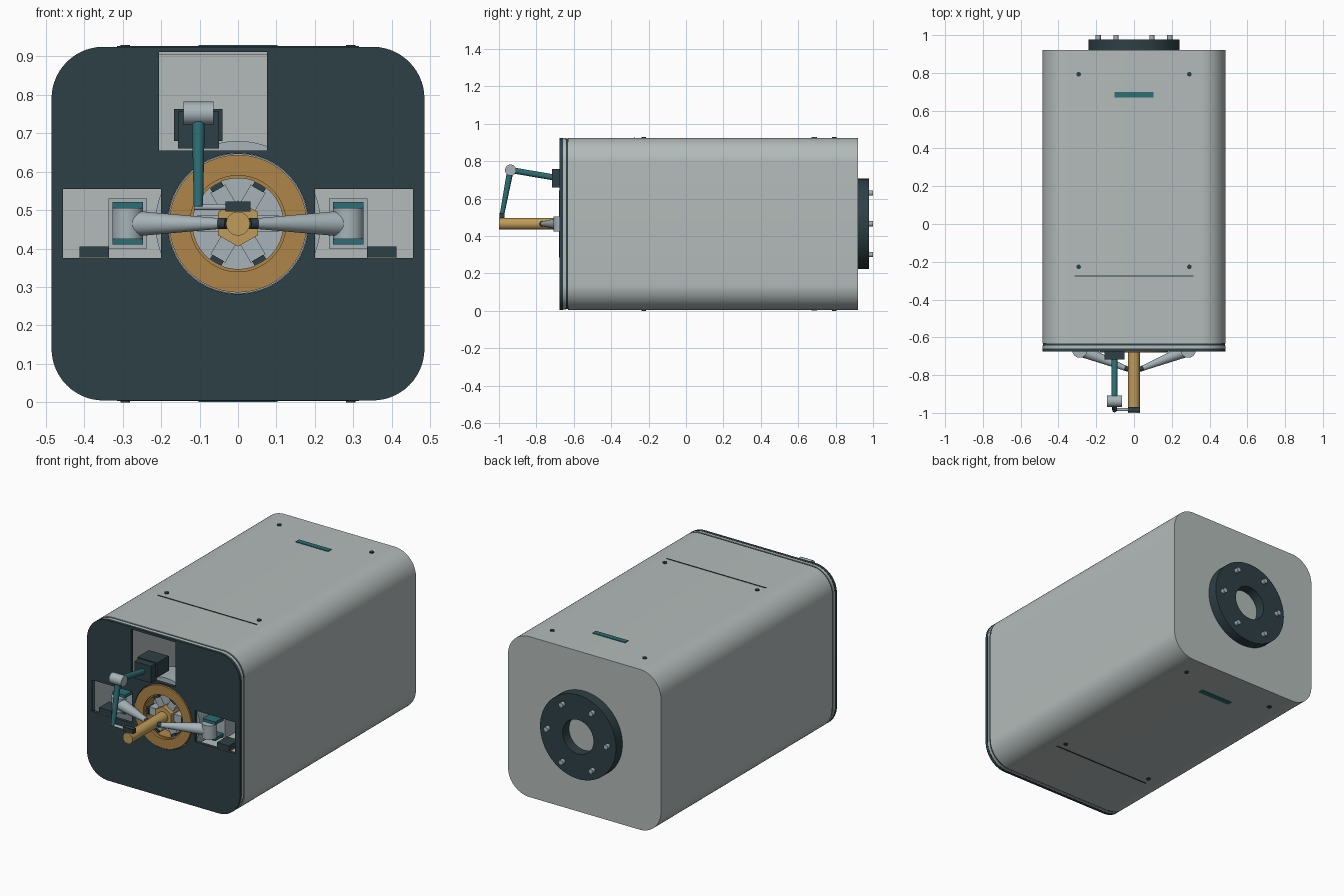
import bpy, bmesh, math
from mathutils import Vector, Matrix

if "Cube" in bpy.data.objects:
    bpy.data.objects.remove(bpy.data.objects["Cube"])

def mat(name, c):
    m = bpy.data.materials.new(name)
    m.diffuse_color = (*c, 1)
    m.use_nodes = True
    m.node_tree.nodes["Principled BSDF"].inputs["Base Color"].default_value = m.diffuse_color
    return m

SHELL = mat("shell_grey", (0.45, 0.50, 0.49))
LIGHT = mat("light_metal", (0.38, 0.45, 0.48))
DARK = mat("dark_slate", (0.027, 0.051, 0.060))
TEAL = mat("teal", (0.025, 0.155, 0.17))
COPPER = mat("copper", (0.43, 0.235, 0.065))
GOLD = mat("gold", (0.52, 0.33, 0.10))
ZC = 0.465  # height of the main axis

def finish(name, bm, m):
    bmesh.ops.recalc_face_normals(bm, faces=bm.faces)
    me = bpy.data.meshes.new(name)
    bm.to_mesh(me)
    bm.free()
    ob = bpy.data.objects.new(name, me)
    bpy.context.collection.objects.link(ob)
    if m:
        me.materials.append(m)
    return ob

def box(name, x, y, z, m):
    bm = bmesh.new()
    bmesh.ops.create_cube(bm, size=1)
    for v in bm.verts:
        v.co = Vector([(r[0] + r[1]) / 2 + c * (r[1] - r[0]) for c, r in zip(v.co, (x, y, z))])
    return finish(name, bm, m)

def rod(name, a, b, r1, r2=None, m=LIGHT, n=32):
    a, b = Vector(a), Vector(b)
    bm = bmesh.new()
    q = (b - a).to_track_quat('Z', 'Y').to_matrix().to_4x4()
    bmesh.ops.create_cone(bm, cap_ends=True, segments=n, radius1=r1, radius2=r1 if r2 is None else r2,
                          depth=(b - a).length, matrix=Matrix.Translation((a + b) / 2) @ q)
    return finish(name, bm, m)

def loft(name, loops, m, closed=False):
    """Skin a list of point loops, capped at the ends or closed into a tube."""
    bm = bmesh.new()
    vs = [[bm.verts.new(p) for p in l] for l in loops]
    n = len(vs[0])
    pairs = list(zip(vs, vs[1:])) + ([(vs[-1], vs[0])] if closed else [])
    for p, q in pairs:
        for i in range(n):
            bm.faces.new((p[i], p[(i + 1) % n], q[(i + 1) % n], q[i]))
    if not closed:
        bm.faces.new(vs[0])
        bm.faces.new(vs[-1])
    return finish(name, bm, m)

def rounded(y, inset, seg=14):
    r, pts = 0.135 - inset, []
    for k, (sx, sz) in enumerate(((1, 1), (-1, 1), (-1, -1), (1, -1))):
        for i in range(seg + 1):
            t = math.pi / 2 * (k + i / seg)
            pts.append((sx * 0.35 + r * math.cos(t), y, ZC + sz * 0.325 + r * math.sin(t)))
    return pts

def ring(name, y0, y1, r0, r1, m, n=64):
    def loop(y, r):
        return [(r * math.cos(2 * math.pi * i / n), y, ZC + r * math.sin(2 * math.pi * i / n)) for i in range(n)]
    return loft(name, [loop(y0, r0), loop(y0, r1), loop(y1, r1), loop(y1, r0)], m, True)

# hollow housing with closed back, seam and front trim
loft("housing_shell", [rounded(0.90, 0.02), rounded(-0.632, 0.02), rounded(-0.632, 0), rounded(0.92, 0)], SHELL)
for nm, a, b, ins, m in (("front_seam", -0.642, -0.632, 0.004, DARK), ("front_trim", -0.658, -0.642, 0.001, SHELL)):
    loft(nm, [rounded(a, ins), rounded(b, ins), rounded(b, 0.02), rounded(a, 0.02)], m, True)

# front plate with three windows and a round port
plate = loft("front_plate", [rounded(-0.675, 0), rounded(-0.658, 0)], DARK)
cutters = [box("window_cutter_top", (-0.205, 0.075), (-0.8, -0.5), (0.655, 0.912), None),
           box("window_cutter_right", (0.20, 0.455), (-0.8, -0.5), (0.375, 0.555), None),
           box("window_cutter_left", (-0.455, -0.20), (-0.8, -0.5), (0.375, 0.555), None),
           rod("port_cutter", (0, -0.8, ZC), (0, -0.5, ZC), 0.183, m=None, n=64)]
for c in cutters:
    c.hide_render = True
    c.hide_viewport = True
    c.display_type = 'WIRE'
    b = plate.modifiers.new(c.name, 'BOOLEAN')
    b.object, b.operation, b.solver = c, 'DIFFERENCE', 'EXACT'

# round port: drum, copper ring, back disc and jaws
ring("port_drum", -0.655, -0.50, 0.181, 0.215, LIGHT)
ring("copper_ring", -0.68, -0.60, 0.125, 0.179, COPPER)
ring("copper_inner_step", -0.665, -0.60, 0.118, 0.128, COPPER)
rod("port_back_disc", (0, -0.60, ZC), (0, -0.50, ZC), 0.182, n=64)
for i in range(6):
    R = Matrix.Translation((0, 0, ZC)) @ Matrix.Rotation(math.pi / 3 * i, 4, 'Y')
    box("port_jaw", (0.05, 0.105), (-0.655, -0.60), (-0.022, 0.022), LIGHT).data.transform(R)
    box("port_jaw_pad", (0.103, 0.132), (-0.665, -0.60), (-0.017, 0.017), DARK).data.transform(R)

# central probe
hexhub = rod("probe_hex_hub", (0, -0.68, 0), (0, -0.60, 0), 0.06, m=GOLD, n=6)
hexhub.data.transform(Matrix.Translation((0, 0, ZC)))
rod("probe_rod", (0, -1.0, ZC), (0, -0.60, ZC), 0.031, m=GOLD)

# mirrored side arms
for s in (-1, 1):
    x = 0.287 * s
    rod("side_arm_hinge", (x, -0.668, 0.425), (x, -0.668, 0.505), 0.04)
    for z in (0.411, 0.503):
        box("side_arm_clevis", (x - 0.04, x + 0.04), (-0.672, -0.59), (z, z + 0.018), TEAL)
    box("side_arm_motor", (x - 0.05, x + 0.05), (-0.60, -0.48), (0.40, 0.53), LIGHT)
    rod("side_arm", (0.265 * s, -0.675, ZC), (0.05 * s, -0.762, ZC), 0.033, 0.014)
    rod("side_arm_tip", (0.052 * s, -0.761, ZC), (0.030 * s, -0.77, ZC), 0.014, m=DARK)
    xs = sorted((0.335 * s, 0.412 * s))
    box("side_window_block", xs, (-0.67, -0.58), (0.377, 0.406), DARK)
    box("side_window_strip", xs, (-0.672, -0.58), (0.370, 0.377), COPPER)

# upper articulated arm
X = -0.103
box("upper_arm_mount", (X - 0.063, X + 0.063), (-0.675, -0.57), (0.68, 0.763), DARK)
box("upper_arm_socket", (X - 0.053, X + 0.053), (-0.717, -0.665), (0.66, 0.757), DARK)
rod("upper_arm_link", (X, -0.70, 0.712), (X, -0.935, 0.752), 0.016, m=TEAL)
rod("upper_arm_elbow", (X - 0.039, -0.938, 0.752), (X + 0.039, -0.938, 0.752), 0.03)
rod("upper_arm_forearm", (X, -0.94, 0.745), (X, -0.985, 0.508), 0.017, 0.012, m=TEAL)
rod("upper_arm_finger", (X - 0.012, -0.983, 0.508), (-0.028, -0.983, 0.508), 0.008)
box("upper_arm_pad", (-0.032, 0.032), (-0.996, -0.97), (0.497, 0.522), DARK)

# details on the top and bottom skins
for z in (0.925, 0.005):
    for y in (0.793, -0.227):
        for x in (-0.293, 0.293):
            rod("skin_screw", (x, y, z - 0.005), (x, y, z + 0.005), 0.012, m=DARK, n=20)
    box("skin_marker", (-0.103, 0.103), (0.67, 0.70), (z - 0.004, z + 0.004), TEAL)
    box("skin_panel_line", (-0.315, 0.315), (-0.279, -0.272), (z - 0.002, z + 0.002), DARK)

# rear mounting flange with bolts
ring("rear_flange", 0.915, 0.978, 0.098, 0.241, DARK)
for i in range(6):
    a = math.pi / 3 * i
    x, z = 0.19 * math.cos(a), ZC + 0.19 * math.sin(a)
    rod("flange_bolt", (x, 0.97, z), (x, 1.0, z), 0.014, n=16)

# smooth shading with sharp edges kept
for ob in bpy.data.objects:
    if not ob.hide_render:
        ob.select_set(True)
        bpy.context.view_layer.objects.active = ob
bpy.ops.object.shade_smooth_by_angle(angle=math.radians(30))
